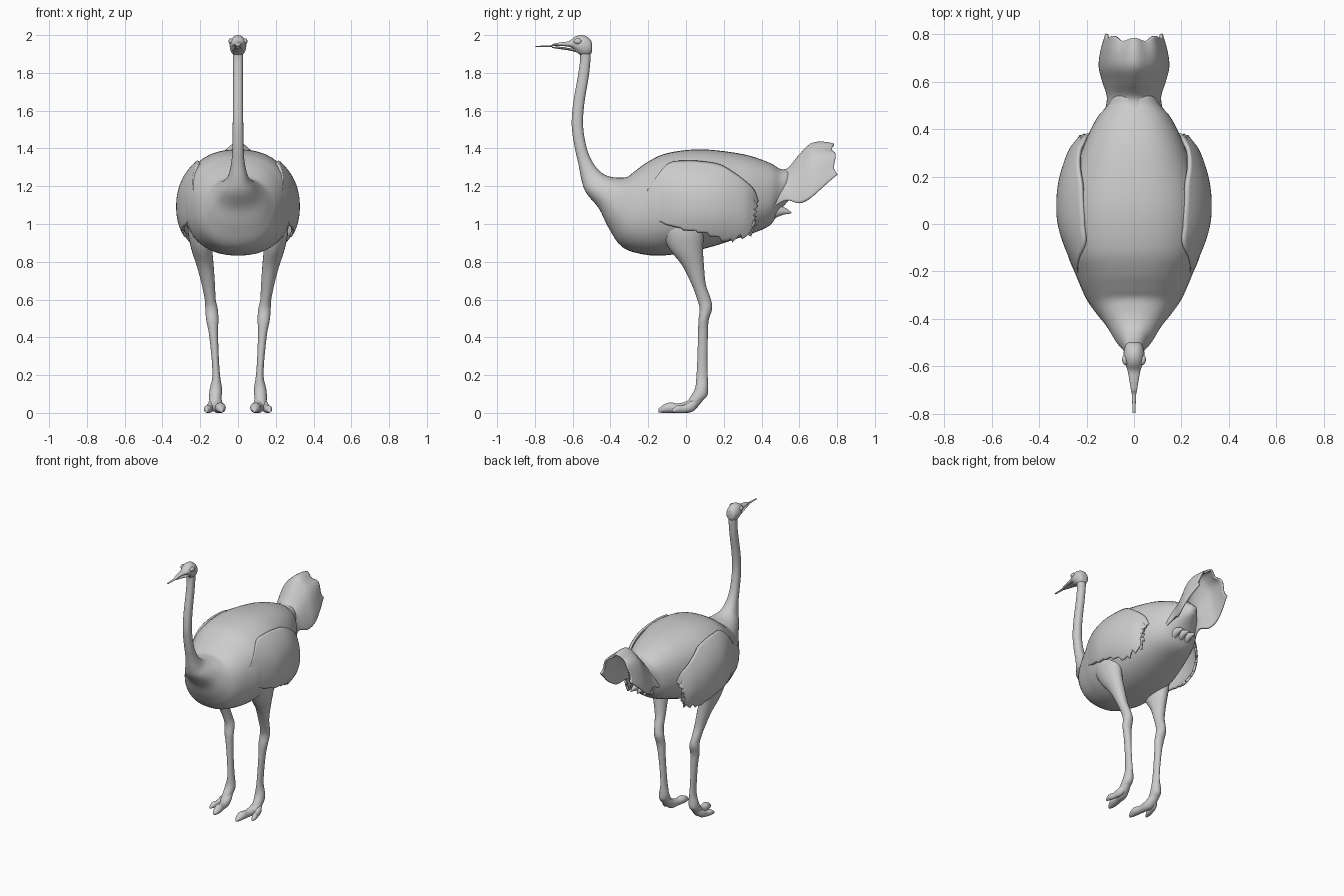
import bpy, math
from mathutils import Vector


def spline(rows, steps):
    """Catmull-Rom interpolation of tuples."""
    out, n = [], len(rows)
    for i in range(n - 1):
        a, b, c, d = (Vector(rows[min(max(i + k, 0), n - 1)]) for k in (-1, 0, 1, 2))
        for s in range(steps):
            t = s / steps
            out.append(0.5 * (2 * b + (c - a) * t + (2 * a - 5 * b + 4 * c - d) * t * t
                              + (3 * b - a - 3 * c + d) * t ** 3))
    return out + [Vector(rows[-1])]


def make(name, verts, faces, mirror=False, thick=0, angle=60):
    me = bpy.data.meshes.new(name)
    me.from_pydata(verts, [], faces)
    ob = bpy.data.objects.new(name, me)
    bpy.context.collection.objects.link(ob)
    bpy.ops.object.select_all(action='DESELECT')
    ob.select_set(True)
    bpy.context.view_layer.objects.active = ob
    bpy.ops.object.mode_set(mode='EDIT')
    bpy.ops.mesh.select_all(action='SELECT')
    bpy.ops.mesh.normals_make_consistent(inside=False)
    bpy.ops.object.mode_set(mode='OBJECT')
    bpy.ops.object.shade_smooth_by_angle(angle=math.radians(angle))
    if thick:
        mod = ob.modifiers.new("Thickness", 'SOLIDIFY')
        mod.thickness, mod.offset = thick, 0
    if mirror:
        ob.modifiers.new("Mirror", 'MIRROR')
    return ob


def loft(name, rows, n=24, steps=4, power=2.0, mirror=False):
    """Each row: upper (y, z), lower (y, z), half width, x centre."""
    rings = spline([tuple(r) + (0,) * (6 - len(r)) for r in rows], steps)
    verts = []
    for y1, z1, y2, z2, w, cx in rings:
        for i in range(n):
            a = 2 * math.pi * i / n
            c, s = (math.copysign(abs(f) ** (2 / power), f) for f in (math.cos(a), math.sin(a)))
            verts.append((cx + w * s, (y1 + y2) / 2 + (y1 - y2) / 2 * c,
                          (z1 + z2) / 2 + (z1 - z2) / 2 * c))
    faces = [(r * n + i, r * n + (i + 1) % n, (r + 1) * n + (i + 1) % n, (r + 1) * n + i)
             for r in range(len(rings) - 1) for i in range(n)]
    faces += [tuple(range(n)), tuple(range(len(verts) - n, len(verts)))]
    return make(name, verts, faces, mirror)


def sheet(name, grid, mirror=False, thick=0.012):
    m = len(grid[0])
    faces = [(r * m + i, r * m + i + 1, (r + 1) * m + i + 1, (r + 1) * m + i)
             for r in range(len(grid) - 1) for i in range(m - 1)]
    return make(name, [p for row in grid for p in row], faces, mirror, thick)


# Body and neck in one sweep, from the rump to the top of the neck
loft("body_and_neck", [
    (.62, 1.22, .60, 1.17, .02), (.55, 1.28, .54, 1.12, .08), (.50, 1.29, .49, 1.06, .115),
    (.44, 1.325, .44, .99, .16), (.30, 1.37, .32, .94, .22), (.08, 1.395, .10, .87, .285),
    (-.10, 1.375, -.10, .835, .285), (-.20, 1.33, -.23, .84, .245), (-.27, 1.28, -.34, .88, .205),
    (-.31, 1.25, -.41, .98, .165), (-.35, 1.245, -.46, 1.08, .125), (-.40, 1.25, -.525, 1.16, .085),
    (-.445, 1.27, -.55, 1.22, .055), (-.49, 1.32, -.57, 1.32, .036), (-.525, 1.40, -.588, 1.40, .03),
    (-.545, 1.52, -.605, 1.52, .028), (-.538, 1.64, -.597, 1.64, .027),
    (-.515, 1.78, -.573, 1.78, .026), (-.505, 1.88, -.56, 1.88, .027),
    (-.505, 1.93, -.57, 1.93, .03)], n=40, steps=5, power=2.3)

# Head with upper bill, lower bill, eyes
loft("head", [
    (-.497, 1.95, -.497, 1.92, .015), (-.505, 1.975, -.503, 1.90, .032),
    (-.53, 1.995, -.53, 1.885, .042), (-.56, 2.0, -.56, 1.895, .044),
    (-.59, 1.99, -.585, 1.915, .038), (-.62, 1.968, -.61, 1.935, .028),
    (-.66, 1.962, -.66, 1.943, .019), (-.70, 1.955, -.70, 1.942, .013),
    (-.72, 1.946, -.72, 1.937, .009), (-.797, 1.943, -.797, 1.937, .006)])
loft("lower_bill", [(-.56, 1.93, -.56, 1.90, .032), (-.61, 1.93, -.60, 1.915, .026),
                    (-.66, 1.938, -.66, 1.925, .017), (-.71, 1.938, -.71, 1.932, .007)], n=16)
loft("eye", [(-.553, 1.969, -.553, 1.965, .003, .04), (-.562, 1.98, -.562, 1.955, .009, .04),
             (-.575, 1.983, -.575, 1.952, .011, .039), (-.588, 1.978, -.588, 1.957, .009, .036),
             (-.594, 1.969, -.594, 1.965, .003, .034)], n=16, mirror=True)

# Legs: feathered thigh, knobby joint, slim shank
loft("leg", [
    (.10, 1.06, -.16, 1.06, .07, .19), (.095, .95, -.135, .97, .066, .20),
    (.09, .87, -.09, .87, .056, .192), (.095, .78, -.02, .78, .045, .174),
    (.105, .68, .03, .68, .035, .157), (.132, .60, .06, .60, .029, .147),
    (.138, .55, .072, .55, .033, .14), (.12, .49, .066, .49, .032, .136),
    (.116, .42, .064, .42, .024, .13), (.113, .28, .06, .28, .019, .12),
    (.115, .19, .055, .19, .021, .115), (.117, .13, .048, .13, .032, .117),
    (.112, .09, .02, .08, .033, .12), (.07, .05, -.01, .04, .028, .122)], mirror=True)

# Two toes on each foot
loft("main_toe", [
    (.10, .12, .10, .08, .02, .122), (.05, .095, .06, .03, .032, .118),
    (.01, .065, .02, .002, .032, .11), (-.04, .05, -.04, 0, .026, .10),
    (-.085, .055, -.085, 0, .028, .093), (-.12, .042, -.12, 0, .022, .09),
    (-.145, .022, -.145, .003, .008, .088)], n=16, mirror=True)
loft("outer_toe", [
    (.07, .09, .07, .05, .015, .125), (.03, .065, .04, .01, .022, .14),
    (-.01, .042, -.01, 0, .018, .153), (-.045, .04, -.045, 0, .019, .162),
    (-.075, .018, -.075, .002, .007, .168)], n=16, mirror=True)

# Wings: curved sheets over the flanks with a ragged lower and rear edge
edges = spline([  # top y, top z, bottom y, bottom z
    (-.20, 1.18, -.19, 1.04), (-.10, 1.31, -.11, 1.00), (0, 1.33, 0, .965),
    (.10, 1.325, .08, .95), (.18, 1.31, .15, .925), (.25, 1.27, .22, .90),
    (.31, 1.225, .28, .92), (.355, 1.18, .335, .93), (.378, 1.12, .368, .99)], 8)
spans = spline([(-.25, .19), (-.2, .235), (-.1, .283), (0, .314), (.1, .32), (.2, .308),
                (.3, .276), (.35, .243), (.4, .20)], 6)


def span(y):
    for (y0, w0), (y1, w1) in zip(spans, spans[1:]):
        if y <= y1:
            return w0 + (w1 - w0) * (y - y0) / (y1 - y0)
    return spans[-1][1]


wing = []
for i, (ty, tz, by, bz) in enumerate(edges):
    u, row = i / (len(edges) - 1), []
    for j in range(29):
        v = j / 28
        y = ty + (by - ty) * v - .022 * ((v * 5) % 1) * max(0, u - .85) / .15
        z = tz + (bz - tz) * v + .04 * u * ((u * 9) % 1) * max(0, v - .8) / .2
        x = span(y) * max(0, 1 - abs((z - 1.1) / .3) ** 2.2) ** .4545
        row.append((x * (1 - .14 * u * (1 - v) ** 3), y, z))
    wing.append(row)
sheet("wing", wing, mirror=True, thick=.016)

# Tail: arched, flaring hood of plumes, open below and behind
tail = []
stations = spline([(.45, 1.305, 1.08, .125), (.53, 1.285, 1.125, .108), (.60, 1.36, 1.11, .128),
                   (.66, 1.42, 1.14, .143), (.72, 1.43, 1.20, .135), (.775, 1.42, 1.26, .115)], 5)
for k, (y, top, low, w) in enumerate(stations):
    t, row = k / (len(stations) - 1), []
    for j in range(33):
        a = (j / 16 - 1) * math.pi / 2
        ripple = .008 * t * math.cos(a * 8)
        row.append((w * math.sin(a), y + .018 * t ** 4 * math.sin(a) ** 2 + ripple * t ** 3,
                    low + (top - low) * math.cos(a) ** 1.2 + ripple - .008 * t))
    tail.append(row)
sheet("tail", tail, thick=.012)

# Small plumes hanging under the tail root
for i, x in enumerate((-.05, 0, .05)):
    loft(f"under_tail_plume_{i + 1}", [
        (.44, 1.12, .42, 1.0, .03, x), (.49, 1.10, .47, 1.03, .026, x),
        (.535, 1.08, .52, 1.05, .012, x), (.56, 1.06, .555, 1.055, .003, x)], n=12)
